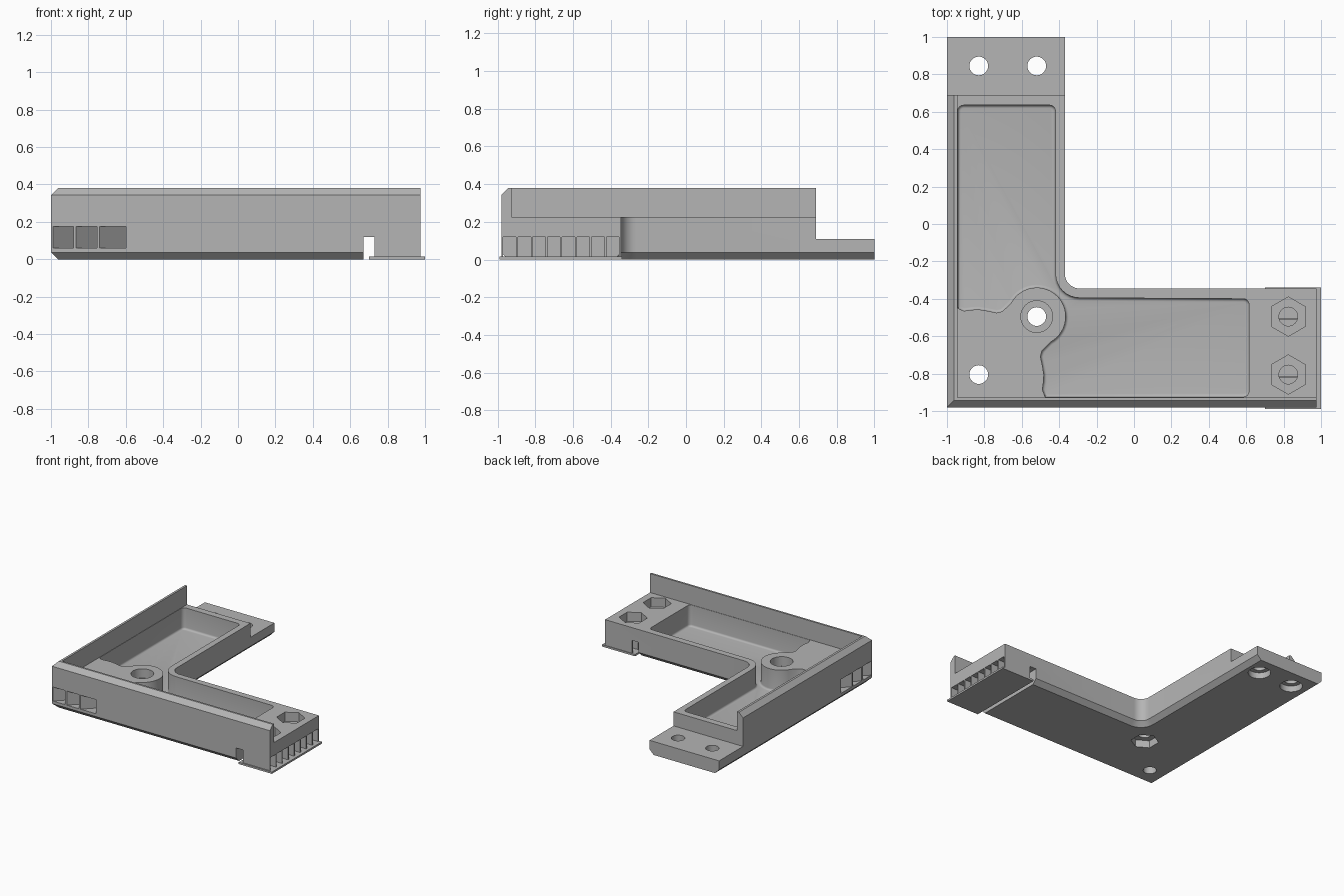
import bpy, bmesh, math
from mathutils import Matrix, Vector

cube = bpy.data.objects.get("Cube")
if cube:
    bpy.data.objects.remove(cube, do_unlink=True)

grey = bpy.data.materials.new("plain_grey")
grey.use_nodes = True
grey.diffuse_color = (0.46, 0.46, 0.46, 1)
grey.node_tree.nodes["Principled BSDF"].inputs["Base Color"].default_value = (0.46, 0.46, 0.46, 1)


def finish(name, bm):
    bmesh.ops.recalc_face_normals(bm, faces=bm.faces)
    mesh = bpy.data.meshes.new(name)
    bm.to_mesh(mesh)
    bm.free()
    mesh.materials.append(grey)
    obj = bpy.data.objects.new(name, mesh)
    bpy.context.collection.objects.link(obj)
    return obj


def loft(name, rings, fillet=0):
    """Stack of (outline, height) rings, capped; optional rounded bottom edge."""
    bm = bmesh.new()
    loops = [[bm.verts.new((x, y, z)) for x, y in pts] for pts, z in rings]
    bottom = bm.faces.new(loops[0])
    bm.faces.new(loops[-1])
    for a, b in zip(loops, loops[1:]):
        for i in range(len(a)):
            j = (i + 1) % len(a)
            bm.faces.new((a[i], a[j], b[j], b[i]))
    if fillet:
        bmesh.ops.recalc_face_normals(bm, faces=bm.faces)
        bmesh.ops.bevel(bm, geom=list(bottom.edges), offset=fillet, segments=4,
                        profile=0.5, affect='EDGES')
    return finish(name, bm)


def box(name, x0, x1, y0, y1, z0, z1):
    outline = [(x0, y0), (x1, y0), (x1, y1), (x0, y1)]
    return loft(name, [(outline, z0), (outline, z1)])


def arc(cx, cy, r, a0, a1, n=8):
    angles = [math.radians(a0 + (a1 - a0) * i / n) for i in range(n + 1)]
    return [(cx + r * math.cos(a), cy + r * math.sin(a)) for a in angles]


def bore(x, y, r, z0, z1, sides=32):
    outline = arc(x, y, r, 90, 450, sides)[:-1]
    return loft("bore_cutter", [(outline, z0), (outline, z1)])


def cut(target, cutter):
    cutter.hide_render = True
    mod = target.modifiers.new("cut", 'BOOLEAN')
    mod.operation = 'DIFFERENCE'
    mod.solver = 'EXACT'
    mod.object = cutter
    bpy.context.view_layer.objects.active = target
    bpy.ops.object.modifier_apply(modifier=mod.name)
    bpy.data.objects.remove(cutter, do_unlink=True)


# Main L-shaped bracket, chamfered along its lower edges and outer top edges
LEFT, FRONT, END = -1.0, -0.98, 0.975
INNER_X, INNER_Y, R = -0.37, -0.345, 0.08


def ell(outer, inner):
    corner = arc(INNER_X + R, INNER_Y + R, R + inner, 270, 180)
    return ([(LEFT + outer, FRONT + outer), (END, FRONT + outer), (END, INNER_Y - inner)]
            + corner + [(INNER_X - inner, 1), (LEFT + outer, 1)])


C = 0.037
body = loft("corner_bracket", [(ell(C, C), 0), (ell(0, 0), C),
                               (ell(0, 0), 0.38 - C), (ell(C, 0), 0.38)])

# Lower the floor inside the outer walls, the mounting tab and the lap joint
cut(body, box("interior_cutter", -0.945, 2, -0.927, 2, 0.225, 1))
cut(body, box("tab_cutter", -2, 2, 0.69, 2, 0.11, 1))
cut(body, box("lap_cutter", 0.67, 2, -2, 2, -1, 0.12))

# Filleted pocket running round the boss
BX, BY = -0.52, -0.495
PX, PY, TOP, SIDE = -0.942, -0.924, 0.635, 0.615
wave = [(0.045, PY - BY), (0.03, -0.39), (0.036, -0.35), (0.038, -0.31), (0.03, -0.26),
        (0.02, -0.215), (0.027, -0.185), (0.045, -0.165)]
front_wave = [(BX + u, BY + v) for u, v in wave]
left_wave = [(max(BX + v, PX), BY + u) for u, v in reversed(wave)]
c = 0.03
outline = (front_wave + arc(BX, BY, 0.155, -62, 152, 28) + left_wave
           + arc(PX + c, TOP - c, c, 180, 90, 4)
           + arc(-0.42 - c, TOP - c, c, 90, 0, 4)
           + arc(INNER_X + R, INNER_Y + R, 0.13, 180, 270)
           + arc(SIDE - c, -0.40 - c, c, 90, 0, 4)
           + arc(SIDE - c, PY + c, c, 0, -90, 4))
cut(body, loft("pocket_cutter", [(outline, 0.05), (outline, 0.24)], fillet=0.016))

# Diagonal slot in the outer corner, split into cells by thin fins
turn = Matrix.Translation(Vector((LEFT, FRONT, 0))) @ Matrix.Rotation(math.pi / 4, 4, 'Z')
for a, b in ((0.01, 0.12), (0.135, 0.245), (0.26, 0.40)):
    for s in (-1, 1):
        v0, v1 = sorted((s * a / math.sqrt(2), s * b / math.sqrt(2)))
        cell = box("cell_cutter", -0.5, 0.39, v0, v1, 0.06, 0.175)
        cell.data.transform(turn)
        cut(body, cell)

# Screw holes, counterbores and hexagonal nut recesses
HOLE, WIDE, HEX = 0.05, 0.085, 0.105
cut(body, bore(BX, BY, HOLE, -1, 1))
cut(body, bore(BX, BY, WIDE, 0.15, 1))
cut(body, bore(BX, BY, HEX, -1, 0.06, 6))
cut(body, bore(-0.83, -0.805, HOLE, -1, 1))
for x in (-0.83, BX):
    cut(body, bore(x, 0.845, HOLE, -1, 0.3))
    cut(body, bore(x, 0.845, WIDE, -1, 0.05))
for y in (BY, -0.805):
    cut(body, bore(0.825, y, HOLE, -1, 1))
    cut(body, bore(0.825, y, HEX, 0.15, 1, 6))

bpy.ops.object.select_all(action='DESELECT')
body.select_set(True)
bpy.context.view_layer.objects.active = body
bpy.ops.object.shade_smooth_by_angle(angle=math.radians(30))

# Thin foot plate and the row of ribs under the lap joint
box("foot_plate", 0.70, 1.0, -0.99, -0.34, 0, 0.015)
RIBS, THICK = 9, 0.01
step = (INNER_Y - FRONT - THICK) / (RIBS - 1)
for i in range(RIBS):
    y = FRONT + i * step
    box("support_rib", 0.73, END, y, y + THICK, 0.015, 0.12)
